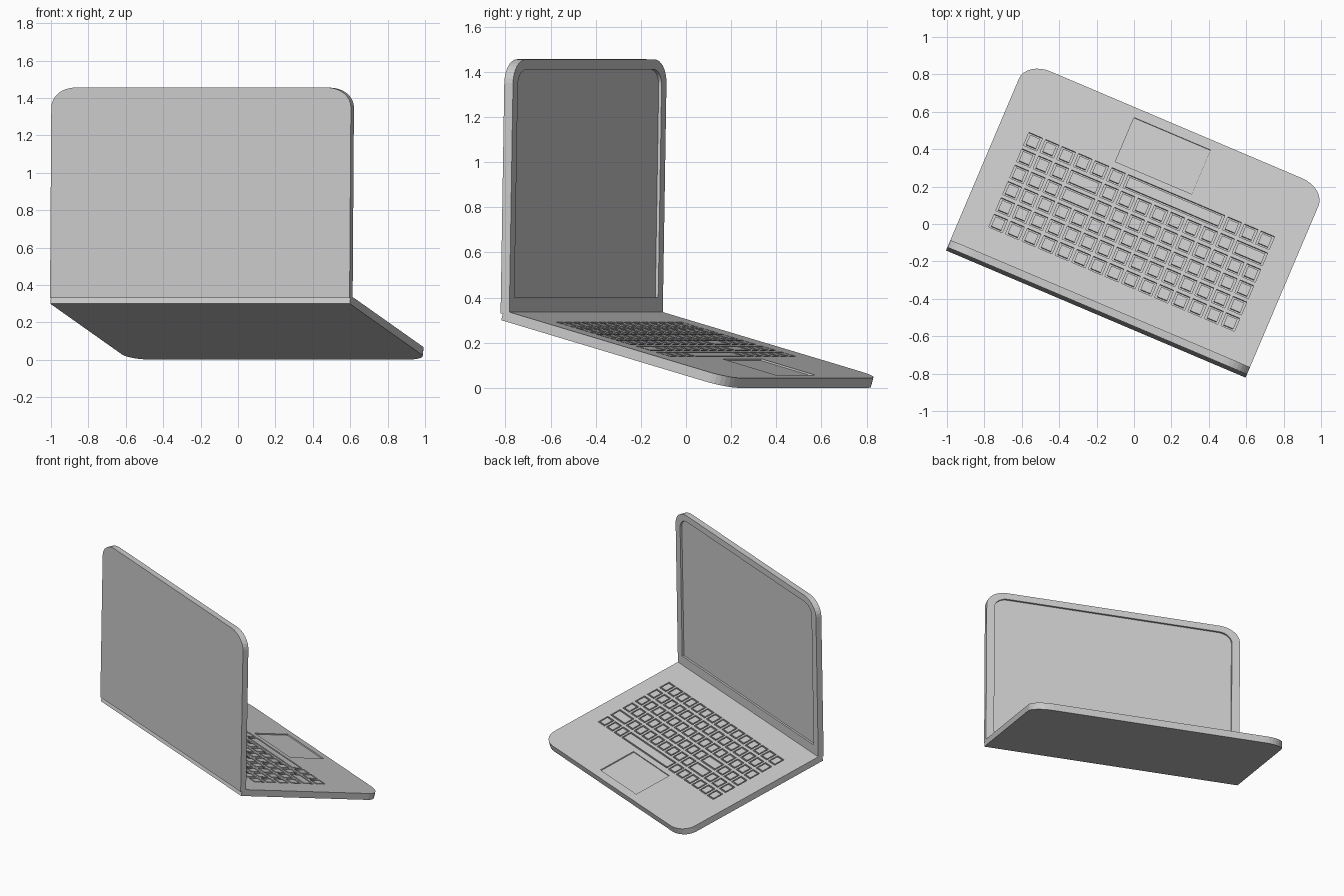
import bpy, bmesh, math
from mathutils import Matrix, Vector

if "Cube" in bpy.data.objects:
    bpy.data.objects.remove(bpy.data.objects["Cube"])

# Directions: U along the hinge, V horizontal from hinge to palm rest
YAW, TILT, LEAN = math.radians(-23), math.radians(15.45), math.radians(1)
U = Vector((math.cos(YAW), math.sin(YAW), 0))
V = Vector((-math.sin(YAW), math.cos(YAW), 0))
Z = Vector((0, 0, 1))
HW = 0.87                      # half width
BASE_L, BASE_T = 1.125, 0.045  # base depth, thickness
LID_H, LID_T = 1.126, 0.042    # lid height, thickness


def frame(y_axis, origin):
    n = U.cross(y_axis)
    m = Matrix((U, y_axis, n)).transposed().to_4x4()
    m.translation = origin
    return m


BASE = frame(V * math.cos(TILT) - Z * math.sin(TILT), V * -0.52 + Z * 0.30)
LID = frame(V * math.sin(LEAN) + Z * math.cos(LEAN), V * -0.523 + Z * 0.33)


def panel(hw, y0, y1, rx=0.0, ry=0.0, seg=8, cx=0.0):
    """Rectangle outline whose two far corners are rounded."""
    pts = [(cx - hw, y0), (cx + hw, y0)]
    if not rx:
        return pts + [(cx + hw, y1), (cx - hw, y1)]
    arc = [(hw - rx + rx * math.cos(a), y1 - ry + ry * math.sin(a))
           for a in (math.pi / 2 * i / seg for i in range(seg + 1))]
    return pts + [(cx + x, y) for x, y in arc] + [(cx - x, y) for x, y in reversed(arc)]


def add_prism(bm, pts, z0, z1):
    lo = [bm.verts.new((x, y, z0)) for x, y in pts]
    hi = [bm.verts.new((x, y, z1)) for x, y in pts]
    bm.faces.new(lo[::-1])
    bm.faces.new(hi)
    n = len(pts)
    for i in range(n):
        j = (i + 1) % n
        bm.faces.new((lo[i], lo[j], hi[j], hi[i]))


def build(name, prisms, matrix):
    bm = bmesh.new()
    for p in prisms:
        add_prism(bm, *p)
    bmesh.ops.recalc_face_normals(bm, faces=bm.faces)
    me = bpy.data.meshes.new(name)
    bm.to_mesh(me)
    bm.free()
    ob = bpy.data.objects.new(name, me)
    bpy.context.collection.objects.link(ob)
    ob.matrix_world = matrix
    return ob


def cut(ob, cutter):
    mod = ob.modifiers.new("recess", 'BOOLEAN')
    mod.operation, mod.solver, mod.object = 'DIFFERENCE', 'EXACT', cutter
    cutter.hide_render = True
    cutter.hide_set(True)


# Key layout: widths per row, from the hinge towards the palm rest
PITCH_X, PITCH_Y = 0.0963, 0.0985
ROWS = [[1] * 15, [1] * 15, [1] * 15,
        [1] * 3 + [2] + [1] * 10,
        [1] * 3 + [2] + [1] * 8 + [2],
        [1] * 6 + [6] + [1] * 3]
pockets, keys = [], []
for r, row in enumerate(ROWS):
    y, col = 0.236 + r * PITCH_Y, 0
    for w in row:
        x = -0.669 + (col + (w - 1) / 2) * PITCH_X
        half = ((w - 1) * PITCH_X + 0.078) / 2
        pockets.append((panel(half, y - 0.039, y + 0.039, cx=x), BASE_T - 0.012, BASE_T + 0.05))
        keys.append((panel(half - 0.01, y - 0.029, y + 0.029, cx=x), BASE_T - 0.014, BASE_T))
        col += w

# Base with key pockets and trackpad recess
base = build("base", [(panel(HW, 0, BASE_L, 0.14, 0.105), 0, BASE_T)], BASE)
trackpad = (panel(0.222, 0.805, 1.071), BASE_T - 0.008, BASE_T + 0.05)
cut(base, build("keyboard_cutter", pockets + [trackpad], BASE))
build("keys", keys, BASE)

# Lid with recessed screen (local z points to the rear)
lid = build("lid", [(panel(HW, 0, LID_H, 0.14, 0.105), -LID_T, 0)], LID)
screen = (panel(HW - 0.055, 0.072, LID_H - 0.045, 0.09, 0.07), -LID_T - 0.05, -LID_T + 0.014)
cut(lid, build("screen_cutter", [screen], LID))
